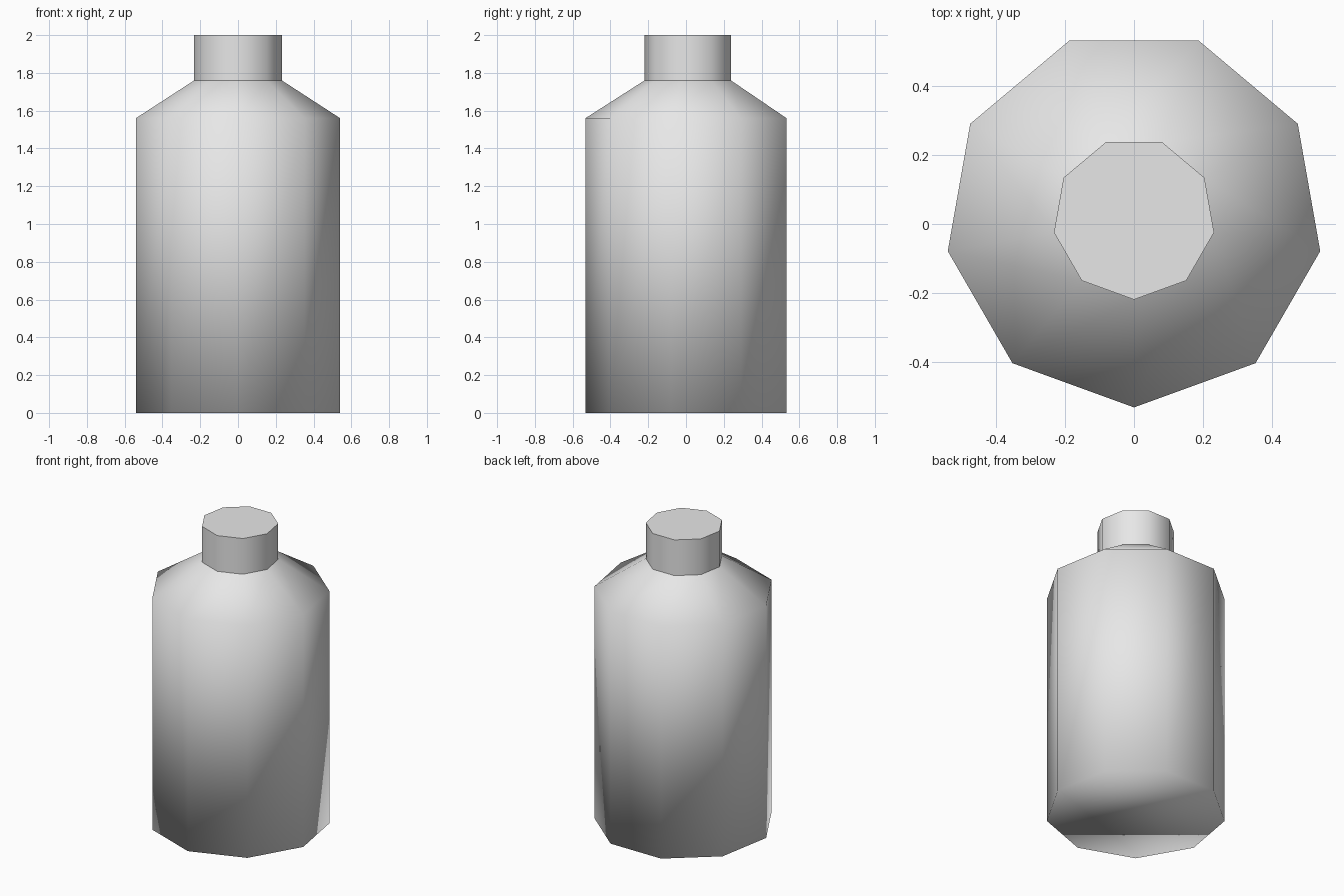
import bpy, bmesh, math

cube = bpy.data.objects.get("Cube")
if cube:
    bpy.data.objects.remove(cube, do_unlink=True)

SIDES = 9
CENTRE_Y = 0.0165
BODY_R, NECK_R = 0.549, 0.236
SHOULDER_Z, NECK_Z, TOP_Z = 1.56, 1.76, 2.0

grey = bpy.data.materials.new("light_grey")
grey.use_nodes = True
grey.diffuse_color = (0.8, 0.8, 0.8, 1)
grey.node_tree.nodes["Principled BSDF"].inputs["Base Color"].default_value = (0.8, 0.8, 0.8, 1)


def lathe(name, profile, cap_bottom=False, cap_top=False):
    """Stack rings of (radius, height) with one corner facing the front."""
    bm = bmesh.new()
    rings = []
    for r, z in profile:
        angles = [math.tau * i / SIDES - math.pi / 2 for i in range(SIDES)]
        rings.append([bm.verts.new((r * math.cos(a), r * math.sin(a), z)) for a in angles])
    for low, high in zip(rings, rings[1:]):
        for i in range(SIDES):
            j = (i + 1) % SIDES
            bm.faces.new((low[i], low[j], high[j], high[i]))
    if cap_bottom:
        bm.faces.new(rings[0][::-1])
    if cap_top:
        bm.faces.new(rings[-1])
    for f in bm.faces:
        f.smooth = True
    mesh = bpy.data.meshes.new(name)
    bm.to_mesh(mesh)
    bm.free()
    mesh.materials.append(grey)
    obj = bpy.data.objects.new(name, mesh)
    obj.location.y = CENTRE_Y
    bpy.context.collection.objects.link(obj)
    return obj


# Bottle body and sloping shoulder, smooth all the way round the base
lathe("bottle_body", [(BODY_R, 0), (BODY_R, SHOULDER_Z), (NECK_R, NECK_Z)], cap_bottom=True)

# Neck with a crisp flat top
neck = lathe("bottle_neck", [(NECK_R, NECK_Z), (NECK_R, TOP_Z)], cap_top=True)
bpy.ops.object.select_all(action='DESELECT')
neck.select_set(True)
bpy.context.view_layer.objects.active = neck
bpy.ops.object.shade_smooth_by_angle(angle=math.radians(60))
